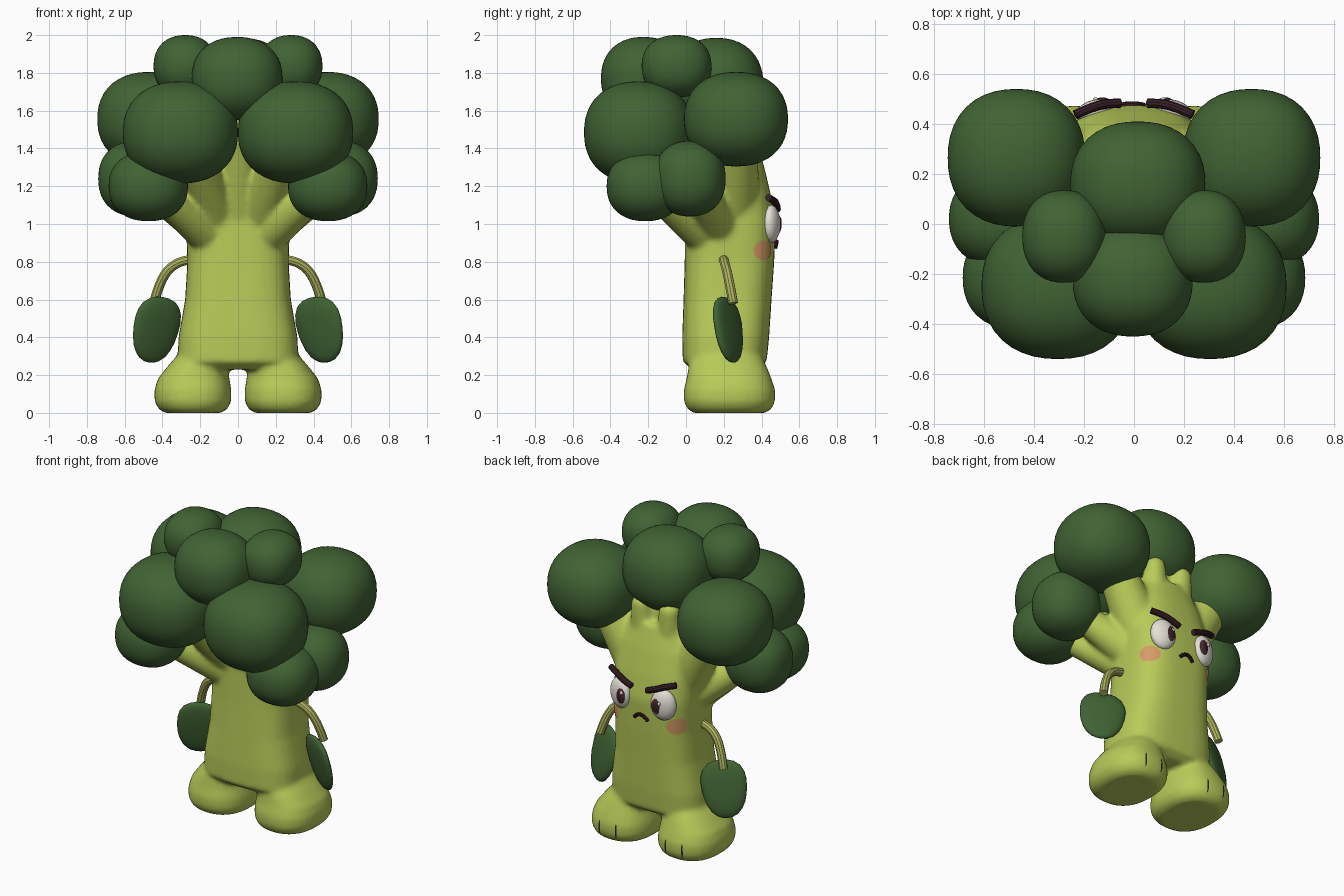
import bpy, bmesh, math
from mathutils import Vector, Matrix

if "Cube" in bpy.data.objects:
    bpy.data.objects.remove(bpy.data.objects["Cube"])


def material(name, rgb):
    m = bpy.data.materials.new(name)
    m.diffuse_color = (*rgb, 1)
    m.use_nodes = True
    m.node_tree.nodes["Principled BSDF"].inputs["Base Color"].default_value = m.diffuse_color
    return m


FLORET = material("floret green", (0.052, 0.125, 0.034))
STALK = material("stalk green", (0.48, 0.60, 0.10))
ARM = material("arm olive", (0.42, 0.45, 0.11))
WHITE = material("eye white", (0.78, 0.74, 0.68))
BROWN = material("iris brown", (0.075, 0.025, 0.025))
DARK = material("dark brown", (0.04, 0.014, 0.02))
PINK = material("cheek pink", (0.66, 0.33, 0.13))


def finish(bm, name, mat):
    bmesh.ops.recalc_face_normals(bm, faces=bm.faces)
    for f in bm.faces:
        f.smooth = True
    me = bpy.data.meshes.new(name)
    bm.to_mesh(me)
    bm.free()
    me.materials.append(mat)
    ob = bpy.data.objects.new(name, me)
    bpy.context.collection.objects.link(ob)
    return ob


def blob(name, centre, radii, mat, p=2.0, rot=(0, 0, 0), taper=0.0, sub=4):
    """Rounded ellipsoid; p above 2 makes it boxier, taper narrows the bottom."""
    bm = bmesh.new()
    bmesh.ops.create_icosphere(bm, subdivisions=sub, radius=1)
    for v in bm.verts:
        c = v.co / sum(abs(a) ** p for a in v.co) ** (1 / p)
        w = 1 + taper * c.z
        v.co = Vector((c.x * radii[0] * w, c.y * radii[1], c.z * radii[2]))
    r = Matrix.Rotation(rot[2], 4, 'Z') @ Matrix.Rotation(rot[0], 4, 'X') @ Matrix.Rotation(rot[1], 4, 'Y')
    bm.transform(Matrix.Translation(centre) @ r)
    return finish(bm, name, mat)


def loft(bm, rings, seg=40):
    """Closed skin over superellipse rings (z, cx, cy, rx, ry, power)."""
    loops = []
    for z, cx, cy, rx, ry, n in rings:
        loop = []
        for i in range(seg):
            a = 2 * math.pi * i / seg
            c, s = math.cos(a), math.sin(a)
            loop.append(bm.verts.new((cx + rx * math.copysign(abs(c) ** (2 / n), c),
                                      cy + ry * math.copysign(abs(s) ** (2 / n), s), z)))
        loops.append(loop)
    for a, b in zip(loops, loops[1:]):
        for i in range(seg):
            j = (i + 1) % seg
            bm.faces.new((a[i], a[j], b[j], b[i]))
    bm.faces.new(loops[0][::-1])
    bm.faces.new(loops[-1])


def branch(bm, start, end, r1, r2):
    """Tapered stem with a rounded end."""
    a, b = Vector(start), Vector(end)
    d = b - a
    m = Matrix.Translation((a + b) / 2) @ d.to_track_quat('Z', 'Y').to_matrix().to_4x4()
    bmesh.ops.create_cone(bm, cap_ends=True, segments=24, radius1=r1, radius2=r2, depth=d.length, matrix=m)
    bmesh.ops.create_uvsphere(bm, u_segments=24, v_segments=12, radius=r2, matrix=Matrix.Translation(b))


def tube(name, pts, r, mat):
    cu = bpy.data.curves.new(name, 'CURVE')
    cu.dimensions = '3D'
    cu.bevel_depth = r
    cu.bevel_resolution = 3
    cu.use_fill_caps = True
    sp = cu.splines.new('NURBS')
    sp.points.add(len(pts) - 1)
    for p, co in zip(sp.points, pts):
        p.co = (*co, 1)
    sp.order_u = 3
    sp.use_endpoint_u = True
    sp.resolution_u = 8
    cu.materials.append(mat)
    ob = bpy.data.objects.new(name, cu)
    bpy.context.collection.objects.link(ob)
    bpy.ops.object.select_all(action='DESELECT')
    ob.select_set(True)
    bpy.context.view_layer.objects.active = ob
    bpy.ops.object.convert(target='MESH')
    bpy.ops.object.shade_smooth_by_angle()


# Stalk, branches and feet fused into one smooth body
bm = bmesh.new()
loft(bm, [(0.23, 0, .205, .25, .17, 3), (0.27, 0, .205, .32, .222, 3), (0.40, 0, .21, .315, .23, 3),
          (0.60, 0, .22, .28, .233, 3), (0.80, 0, .23, .268, .237, 3), (1.00, 0, .235, .275, .24, 3),
          (1.15, 0, .23, .28, .22, 2.8), (1.30, 0, .215, .27, .2, 2.5), (1.45, 0, .2, .22, .17, 2.2)])
for s in (-1, 1):
    loft(bm, [(0, s * .238, .23, .15, .19, 2.4), (0.02, s * .238, .23, .182, .222, 2.4),
              (0.06, s * .239, .23, .203, .242, 2.4), (0.12, s * .239, .23, .204, .243, 2.4),
              (0.18, s * .235, .228, .19, .225, 2.4), (0.25, s * .215, .22, .155, .205, 2.4),
              (0.33, s * .18, .215, .12, .17, 2.4)])
    branch(bm, (s * .14, .12, .93), (s * .42, -.17, 1.16), .11, .07)
    branch(bm, (s * .14, .2, .96), (s * .48, .05, 1.2), .12, .08)
    branch(bm, (s * .1, .15, .98), (s * .24, -.18, 1.38), .12, .1)
    branch(bm, (s * .12, .24, 1.05), (s * .38, .27, 1.47), .15, .11)
    branch(bm, (s * .08, .27, 1.15), (s * .1, .31, 1.54), .11, .065)
branch(bm, (0, .12, 1.05), (0, -.1, 1.62), .13, .1)
branch(bm, (0, .2, 1.2), (0, .2, 1.62), .14, .1)
body = finish(bm, "body", STALK)
rm = body.modifiers.new("fuse", 'REMESH')
rm.mode = 'VOXEL'
rm.voxel_size = 0.014
rm.use_smooth_shade = True
sm = body.modifiers.new("soften", 'SMOOTH')
sm.factor = 0.5
sm.iterations = 8


def plate(name, centre, rx, rz, yaw, mat):
    """Thin oval decal wrapped on the body."""
    bm = bmesh.new()
    rings = [[bm.verts.new((k / 6 * rx * math.cos(t * math.pi / 12), 0, k / 6 * rz * math.sin(t * math.pi / 12)))
              for t in range(24)] for k in range(1, 7)]
    bm.faces.new(rings[0])
    for a, b in zip(rings, rings[1:]):
        for i in range(24):
            j = (i + 1) % 24
            bm.faces.new((a[i], a[j], b[j], b[i]))
    bm.transform(Matrix.Translation(centre) @ Matrix.Rotation(yaw, 4, 'Z'))
    ob = finish(bm, name, mat)
    sw = ob.modifiers.new("wrap", 'SHRINKWRAP')
    sw.target = body
    sw.wrap_method = 'NEAREST_SURFACEPOINT'
    sw.wrap_mode = 'ABOVE_SURFACE'
    sw.offset = 0.004


# Floret crown: paired heads, then the two middle ones
heads = [("front_floret", (.305, -.25, 1.485), (.305, .29, .27)),
         ("back_floret", (.47, .265, 1.555), (.275, .275, .25)),
         ("top_floret", (.28, -.05, 1.835), (.167, .185, .165)),
         ("low_front_floret", (.475, -.215, 1.2), (.21, .205, .185)),
         ("low_side_floret", (.54, .02, 1.24), (.2, .19, .2))]
for name, c, r in heads:
    for s in (-1, 1):
        blob(name, (s * c[0], c[1], c[2]), r, FLORET, p=2.25)
blob("middle_front_floret", (-.005, -.225, 1.77), (.24, .225, .22), FLORET, p=2.25)
blob("middle_back_floret", (.015, .16, 1.735), (.27, .25, .25), FLORET, p=2.25)

for s in (-1, 1):
    # Arm and leaf hand
    tube("arm", [(s * .24, .2, .81), (s * .31, .2, .81), (s * .41, .225, .72), (s * .445, .25, .58)], .026, ARM)
    blob("leaf_hand", (s * .435, .225, .44), (.135, .032, .178), FLORET, p=2.4,
         rot=(.2, s * -.12, s * -.5), taper=.14, sub=3)
    # Eye, iris, pupil and glint
    yaw = s * -.25
    blob("eye", (s * .155, .452, 1.0), (.08, .045, .1), WHITE, rot=(0, 0, yaw), sub=3)
    blob("iris", (s * .138, .485, .998), (.042, .017, .055), BROWN, rot=(0, 0, yaw), sub=3)
    blob("pupil", (s * .136, .495, .998), (.026, .01, .036), DARK, rot=(0, 0, yaw), sub=3)
    blob("glint", (s * .136 - .018, .5, 1.022), (.011, .006, .013), WHITE, sub=2)
    # Slanted brow
    tube("brow", [(s * .055, .483, 1.078), (s * .11, .482, 1.098), (s * .17, .467, 1.125),
                  (s * .235, .437, 1.14)], .019, DARK)
    # Cheek and toe lines
    plate("cheek", (s * .235, .42, .86), .075, .052, s * -.75, PINK)
    for x in (-.06, .06):
        plate("toe_line", (s * .239 + x, .47, .085), .006, .05, 0, DARK)

# Frowning mouth
tube("mouth", [(-.055, .473, .875), (-.035, .48, .905), (.015, .48, .91), (.04, .474, .88)], .011, DARK)
